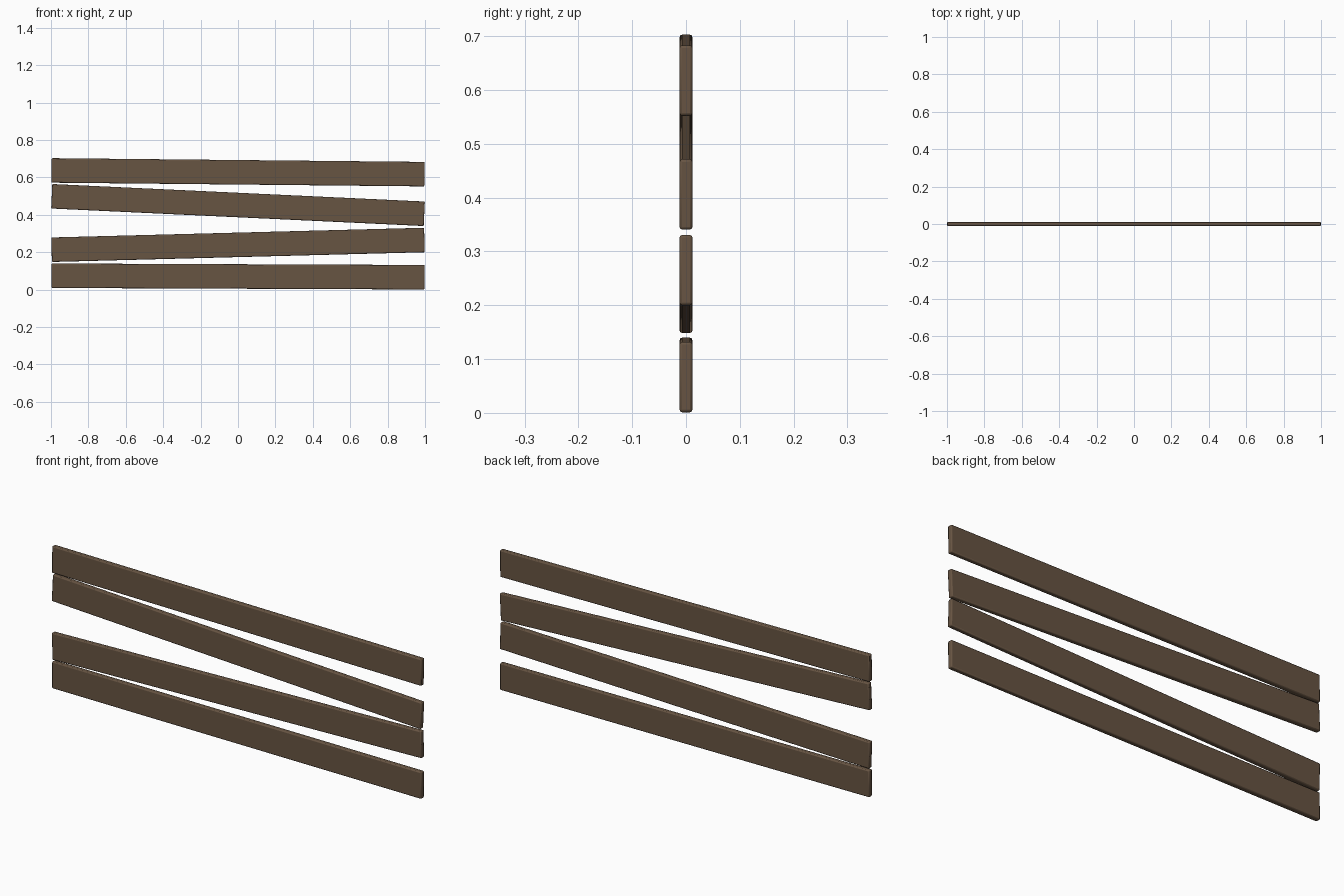
import bpy, math

if "Cube" in bpy.data.objects:
    bpy.data.objects.remove(bpy.data.objects["Cube"])

LENGTH, THICK, WIDTH = 1.994, 0.024, 0.131

wood = bpy.data.materials.new("weathered_brown_wood")
wood.diffuse_color = (0.136, 0.089, 0.055, 1)
wood.use_nodes = True
wood.node_tree.nodes["Principled BSDF"].inputs["Base Color"].default_value = wood.diffuse_color


def plank(name, z_left, z_right):
    """Bevelled board whose centre line runs from z_left to z_right."""
    tilt = -math.atan2(z_right - z_left, 2.0)
    bpy.ops.mesh.primitive_cube_add(size=1, location=(0, 0, (z_left + z_right) / 2))
    ob = bpy.context.object
    ob.name = name
    ob.scale = (LENGTH, THICK, WIDTH)
    bpy.ops.object.transform_apply(location=False, rotation=False, scale=True)
    ob.rotation_euler.y = tilt
    ob.data.materials.append(wood)
    # softly worn edges
    bev = ob.modifiers.new("worn_edges", 'BEVEL')
    bev.width = 0.005
    bev.segments = 2
    bpy.ops.object.shade_smooth_by_angle(angle=math.radians(30))


# Four stacked, slightly crooked boards
plank("bottom_plank", 0.0745, 0.0665)
plank("lower_middle_plank", 0.2135, 0.2655)
plank("upper_middle_plank", 0.4995, 0.4055)
plank("top_plank", 0.6375, 0.6175)
